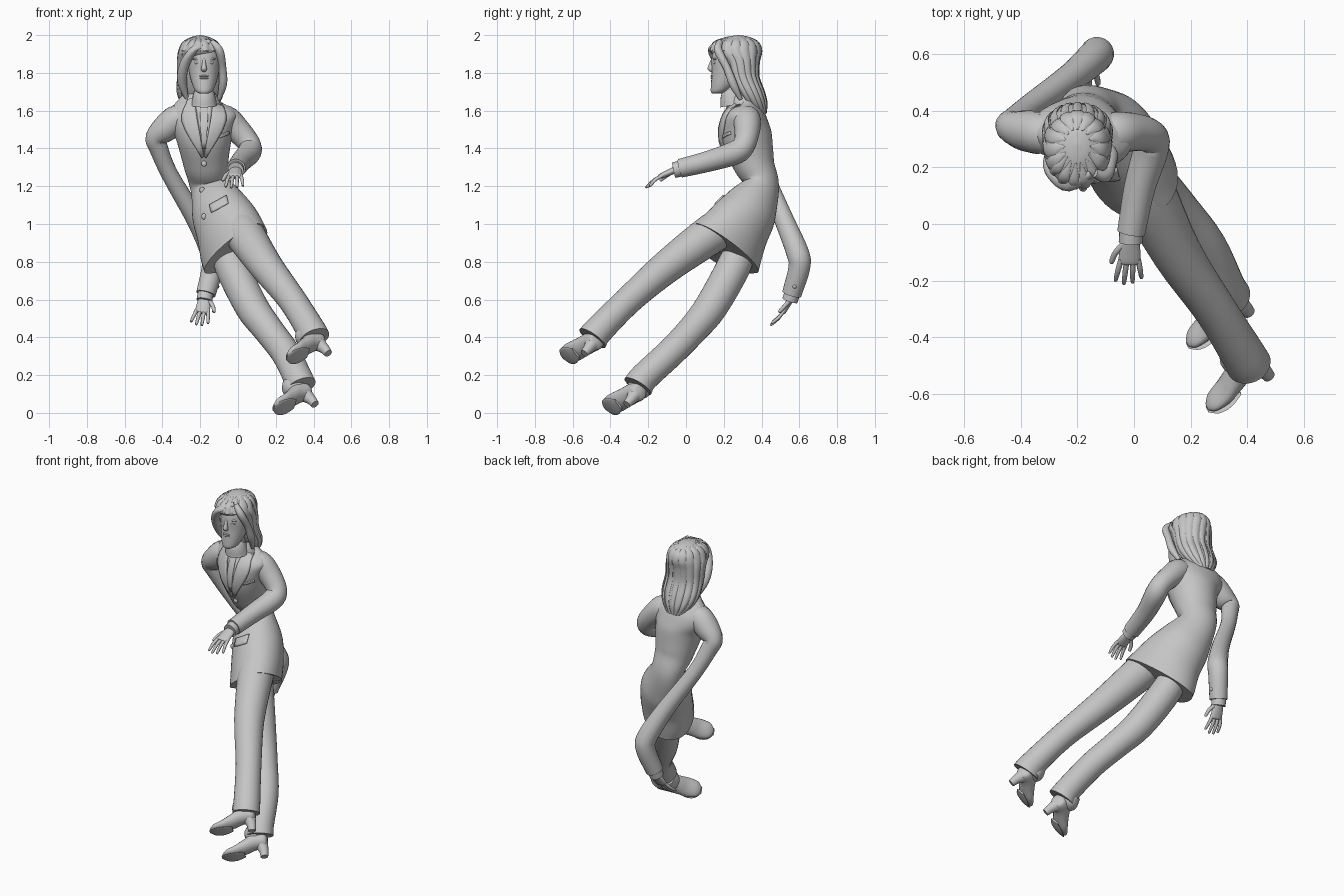
import bpy, bmesh, math
from mathutils import Vector, Matrix
from mathutils.bvhtree import BVHTree

old = bpy.data.objects.get("Cube")
if old:
    bpy.data.objects.remove(old, do_unlink=True)

clay = bpy.data.materials.new("plain grey")
clay.use_nodes = True
GREY = (0.56, 0.56, 0.56, 1)
clay.diffuse_color = GREY
clay.node_tree.nodes["Principled BSDF"].inputs["Base Color"].default_value = GREY

X, Y, Z = Vector((1, 0, 0)), Vector((0, 1, 0)), Vector((0, 0, 1))
HIP_SIDE = Vector((.5, -.6, .6))
HIP_FRONT = Vector((-.78, -.55, .1))
HIP_DOWN = Vector((.3, -.55, -.75))


def spline(rows, steps):
    """Smooth rows of numbers through their values."""
    pts = [Vector(r) for r in rows]
    out = []
    for i in range(len(pts) - 1):
        p, q = pts[i], pts[i + 1]
        m = (q - pts[i - 1]) / 2 if i else q - p
        n = (pts[i + 2] - p) / 2 if i + 2 < len(pts) else q - p
        for k in range(steps):
            t = k / steps
            u = 1 - t
            out.append(p * (1 + 2 * t) * u * u + m * t * u * u
                       + q * t * t * (3 - 2 * t) - n * t * t * u)
    return out + [pts[-1]]


def loft(bm, rows, side=X, end_side=None, axis=None, n=20, steps=4):
    """Skin ellipses; each row is x, y, z, half width, half depth."""
    rows = spline([r if len(r) > 4 else (*r, r[3]) for r in rows], steps)
    mids = [Vector(r[:3]) for r in rows]
    last = len(rows) - 1
    rings = []
    for i, r in enumerate(rows):
        t = axis or (mids[min(i + 1, last)] - mids[max(i - 1, 0)]).normalized()
        s = side.lerp(end_side or side, i / last)
        s = (s - t * s.dot(t)).normalized()
        d = t.cross(s)
        rings.append([bm.verts.new(mids[i] + s * math.cos(a) * max(r[3], .001)
                                   + d * math.sin(a) * max(r[4], .001))
                      for a in (math.tau * k / n for k in range(n))])
    for a, b in zip(rings, rings[1:]):
        for k in range(n):
            bm.faces.new((a[k], a[k - 1], b[k - 1], b[k]))
    bm.faces.new(rings[0])
    bm.faces.new(rings[-1])
    return rings[-1]


def blob(bm, mid, size):
    bmesh.ops.create_uvsphere(bm, u_segments=16, v_segments=10, radius=1,
                              matrix=Matrix.LocRotScale(mid, None, Vector(size)))


def finish(bm, name, angle=50):
    bmesh.ops.recalc_face_normals(bm, faces=bm.faces)
    mesh = bpy.data.meshes.new(name)
    bm.to_mesh(mesh)
    bm.free()
    mesh.materials.append(clay)
    ob = bpy.data.objects.new(name, mesh)
    bpy.context.collection.objects.link(ob)
    bpy.ops.object.select_all(action='DESELECT')
    ob.select_set(True)
    bpy.context.view_layer.objects.active = ob
    bpy.ops.object.shade_smooth_by_angle(angle=math.radians(angle))
    return ob


def part(name, rows, **options):
    bm = bmesh.new()
    loft(bm, rows, **options)
    return finish(bm, name)


# Jacket body, twisting from the shoulders to the hips, hem longer in front
bm = bmesh.new()
HEM = Vector((-.018, .21, .872))
hem_ring = loft(bm, [(-.18, .28, 1.68, .06, .05), (-.19, .3, 1.64, .13, .07),
                     (-.19, .31, 1.57, .185, .11), (-.18, .32, 1.46, .15, .135),
                     (-.17, .36, 1.32, .12, .11), (-.15, .4, 1.21, .11, .088),
                     (-.1, .34, 1.08, .158, .14), (-.05, .27, .97, .195, .15),
                     (*HEM, .235, .15)], end_side=HIP_SIDE, n=40, steps=6)
for v in hem_ring:
    v.co += HIP_DOWN * .4 * max(0, (v.co - HEM).dot(HIP_FRONT))
bmesh.ops.recalc_face_normals(bm, faces=bm.faces)
surface = BVHTree.FromBMesh(bm)
finish(bm, "jacket_body")


def on_front(x, z, lift):
    hit = surface.ray_cast(Vector((x, -1, z)), Y)
    if not hit[0]:
        hit = surface.find_nearest(Vector((x, .2, z)))
    return hit[0] - Y * lift


def patch(name, left, right, lift=.006, across=6):
    """Cloth strip between two front outlines, laid on the jacket."""
    bm = bmesh.new()
    grid = [[bm.verts.new(on_front(*a.lerp(b, k / across), lift)) for k in range(across + 1)]
            for a, b in zip(spline(left, 4), spline(right, 4))]
    for a, b in zip(grid, grid[1:]):
        for k in range(across):
            bm.faces.new((a[k], a[k + 1], b[k + 1], b[k]))
    ob = finish(bm, name)
    mod = ob.modifiers.new("thickness", 'SOLIDIFY')
    mod.thickness = .012
    mod.offset = 0


# Lapels, shirt front, tie and pockets
MID = -.18
patch("shirt_front", [(MID - .05, 1.66), (MID, 1.38)], [(MID + .05, 1.66), (MID + .01, 1.38)], .001)
patch("tie", [(MID - .015, 1.67), (MID - .02, 1.55), (MID - .01, 1.4)],
      [(MID + .015, 1.67), (MID + .02, 1.55), (MID + .01, 1.4)], .008)
for label, m in (("left", 1), ("right", -1)):
    patch(label + "_lapel",
          [(MID + m * a, z) for a, z in ((.05, 1.67), (.035, 1.55), (0, 1.36))],
          [(MID + m * a, z) for a, z in ((.085, 1.66), (.115, 1.54), (.01, 1.35))], .007)
patch("hip_pocket", [(-.15, 1.1), (-.14, 1.06)], [(-.06, 1.15), (-.05, 1.11)], .003)
patch("breast_pocket", [(-.1, 1.47), (-.1, 1.455)], [(-.05, 1.49), (-.05, 1.475)], .002)
bm = bmesh.new()
for x, z in ((MID, 1.32), (-.19, 1.18), (-.18, 1.04)):
    blob(bm, on_front(x, z, .003), (.014, .008, .016))
finish(bm, "jacket_buttons")

# Neck and collars
part("neck", [(-.18, .27, 1.6, .05), (-.18, .25, 1.7, .046), (-.18, .25, 1.78, .05)])
part("shirt_collar", [(-.18, .25, 1.63, .07), (-.18, .245, 1.665, .062), (-.18, .255, 1.7, .053)])
part("jacket_collar", [(-.18, .3, 1.61, .1, .07), (-.18, .295, 1.66, .078, .065),
                       (-.18, .3, 1.69, .062, .055)], axis=Z)

# Sleeves with shirt cuffs and cuff buttons
part("left_sleeve", [(-.14, .31, 1.55, .06), (-.07, .32, 1.555, .075), (-.005, .325, 1.5, .068),
                     (.058, .31, 1.425, .06), (.06, .265, 1.38, .063), (.02, .13, 1.335, .056),
                     (-.01, -.03, 1.295, .05)], side=Vector((1, -1, 1)))
part("right_sleeve", [(-.24, .31, 1.55, .06), (-.315, .32, 1.56, .075), (-.385, .33, 1.505, .072),
                      (-.435, .345, 1.455, .056), (-.42, .365, 1.4, .05),
                      (-.36, .42, 1.26, .045), (-.22, .52, 1.02, .052), (-.14, .59, .85, .06),
                      (-.135, .6, .77, .058), (-.17, .56, .63, .052)], side=Vector((1, -1, 0)))
part("left_cuff", [(-.01, -.02, 1.295, .042), (-.012, -.065, 1.285, .042)])
part("right_cuff", [(-.17, .565, .64, .042), (-.178, .55, .595, .042)])
bm = bmesh.new()
for y in (.02, .045):
    blob(bm, (.043, y, 1.31), (.008, .011, .011))
for z in (.67, .7):
    blob(bm, (-.107, .575, z), (.008, .011, .011))
finish(bm, "sleeve_buttons")


# Hands
def hand(name, wrist, fwd, side, curl):
    fwd = fwd.normalized()
    bm = bmesh.new()

    def row(f, s, c, *size):
        return (*(wrist + fwd * f + side * s + curl * c), *size)
    loft(bm, [row(-.03, 0, 0, .026, .02), row(.03, 0, 0, .036, .017),
              row(.08, 0, 0, .038, .014), row(.09, 0, 0, .03, .008)], side=side)
    for k, size in enumerate((.07, .082, .077, .06)):
        s = .029 - k * .02
        loft(bm, [row(.07, s, 0, .01), row(.08 + size * .5, s * 1.3, .006, .0095),
                  row(.08 + size, s * 1.5, .025, .007), row(.084 + size, s * 1.5, .027, .002)],
             side=side, n=10)
    loft(bm, [row(.01, .02, 0, .013), row(.045, .05, .01, .011),
              row(.08, .062, .02, .009), row(.085, .063, .022, .002)], side=curl, n=10)
    finish(bm, name)


hand("left_hand", Vector((-.012, -.06, 1.285)), Vector((-.01, -.15, -.065)), -X, -Z)
hand("right_hand", Vector((-.175, .555, .605)), Vector((-.03, -.08, -.14)), X, -Y)

# Trouser legs
part("left_leg", [(0, .22, 1, .1), (.035, .13, .945, .105), (.15, -.1, .775, .088),
                  (.285, -.3, .6, .075), (.385, -.46, .44, .078),
                  (.405, -.495, .395, .085, .08)], side=HIP_SIDE, n=28)
part("right_leg", [(-.06, .29, .88, .08), (-.035, .255, .78, .09), (.07, .135, .565, .088),
                   (.16, .035, .44, .08), (.25, -.08, .32, .077), (.315, -.22, .19, .077),
                   (.335, -.255, .14, .083, .078)], side=HIP_SIDE, n=28)

# Heeled shoes, in the frame of the foot
FWD = Vector((-.83, -.5, -.12)).normalized()
UP = Vector((-.42, .64, .64))
UP = (UP - FWD * UP.dot(FWD)).normalized()
ACROSS = FWD.cross(UP)


def shoe(name, ankle):
    bm = bmesh.new()

    def rows(*local):
        return [(*(ankle + FWD * f + UP * u), *size) for f, u, *size in local]
    loft(bm, rows((-.055, -.04, .015, .02), (-.04, -.038, .045, .043), (.02, -.038, .054, .052),
                  (.08, -.068, .055, .044), (.13, -.092, .058, .033), (.185, -.106, .047, .021),
                  (.21, -.113, .018, .008)), side=ACROSS, axis=FWD)
    loft(bm, rows((.08, -.116, .034, .005), (.13, -.124, .055, .007), (.18, -.126, .049, .006),
                  (.215, -.121, .018, .004)), side=ACROSS, axis=FWD)
    loft(bm, rows((-.015, -.05, .042), (-.03, -.1, .028), (-.033, -.14, .022)), side=ACROSS)
    loft(bm, rows((0, .06, .05), (.015, .01, .066), (.02, -.03, .05)), side=ACROSS)
    finish(bm, name)


shoe("left_shoe", Vector((.385, -.47, .4)))
shoe("right_shoe", Vector((.315, -.245, .13)))

# Head with face details
bm = bmesh.new()
loft(bm, [(MID, .16, 1.69, .022, .022), (MID, .178, 1.705, .046, .047), (MID, .205, 1.75, .066, .072),
          (MID, .23, 1.81, .08, .094), (MID, .24, 1.87, .086, .105), (MID, .25, 1.93, .078, .1),
          (MID, .26, 1.965, .03, .05)], axis=Z, n=28)
loft(bm, [(MID, .144, 1.875, .008, .01), (MID, .135, 1.845, .011, .014),
          (MID, .13, 1.82, .015, .016), (MID, .14, 1.805, .009, .01)], n=12, axis=Z)
for z in (1.783, 1.772):
    blob(bm, (MID, .139, z), (.024, .009, .006))
for m in (-1, 1):
    blob(bm, (MID + m * .035, .154, 1.853), (.016, .012, .008))
    blob(bm, (MID + m * .035, .154, 1.873), (.026, .011, .007))
finish(bm, "head")

# Hair mass and combed strands following it
CAP = [(2, .28, .004, .004), (1.99, .275, .045, .06), (1.96, .265, .088, .115),
       (1.915, .262, .11, .135), (1.86, .285, .116, .1), (1.78, .3, .116, .083),
       (1.7, .335, .118, .076), (1.64, .365, .095, .06), (1.585, .395, .05, .025)]
HAIR_X = -.2
part("hair", [(HAIR_X, y, z, w, d) for z, y, w, d in CAP], axis=Z, n=32)
bm = bmesh.new()


def strand(a, rows, width):
    loft(bm, [(HAIR_X + w * math.cos(a), y + d * math.sin(a), z,
               width - i * .002 if i else .003, .007 if i else .002)
              for i, (z, y, w, d) in enumerate(rows)],
         side=Vector((-math.sin(a), math.cos(a), 0)), n=8)


for k in range(-1, 10):
    strand(math.pi * k / 8, CAP[1:], .026)
for k in range(6):
    strand(math.pi * (1.2 + k * .13), CAP[1:4], .02)
finish(bm, "hair_strands")
part("right_fringe", [(-.15, .18, 1.965, .015), (-.23, .145, 1.925, .03, .02),
                      (-.285, .18, 1.84, .026), (-.295, .23, 1.75, .025),
                      (-.27, .27, 1.66, .01)], side=Vector((1, 1, 1)))
part("left_fringe", [(-.14, .18, 1.965, .015), (-.1, .17, 1.92, .022), (-.082, .215, 1.83, .02),
                     (-.08, .25, 1.74, .022), (-.1, .29, 1.66, .01)], side=Vector((1, -1, 0)))
